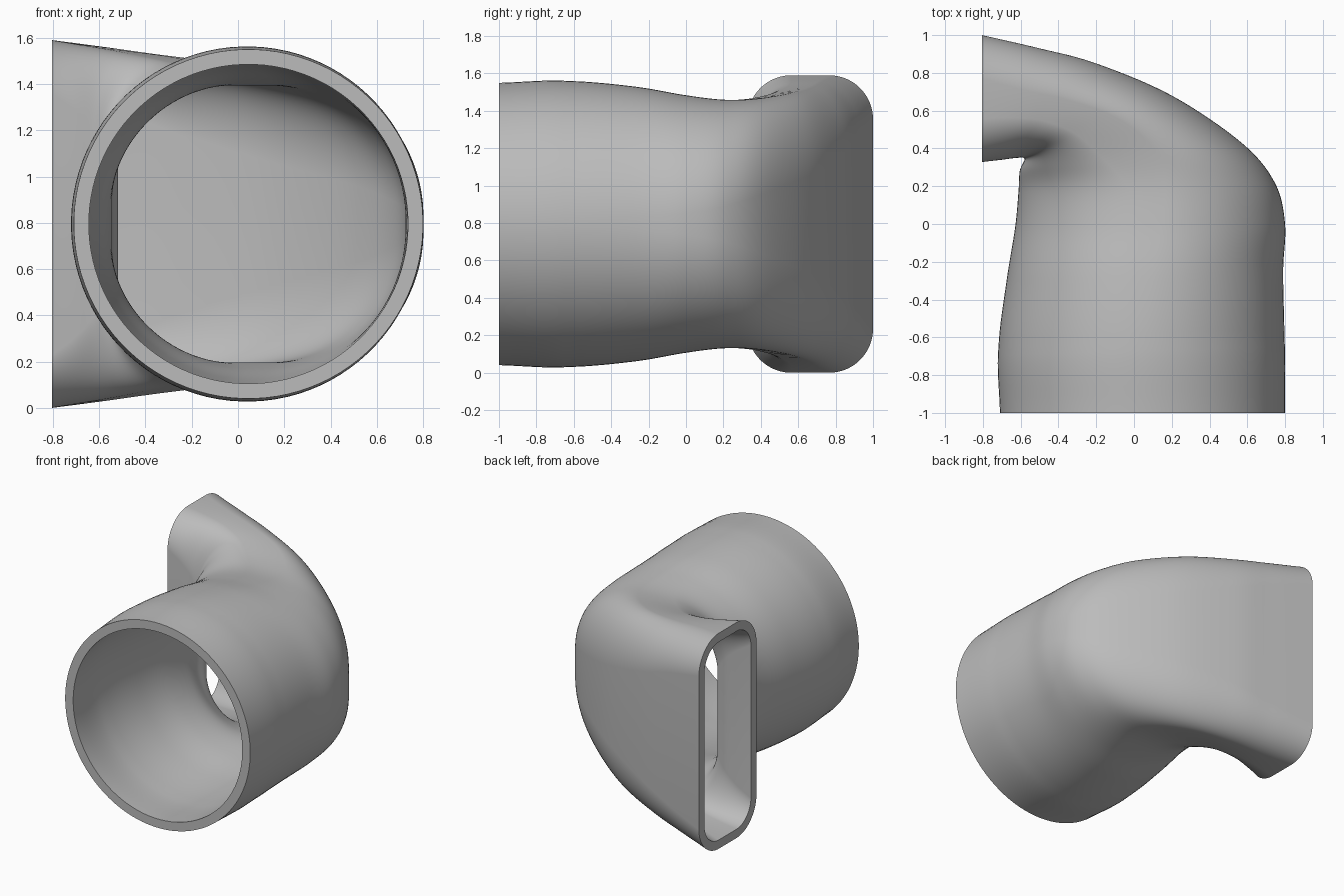
import bpy, bmesh, math
from mathutils import Vector

cube = bpy.data.objects.get("Cube")
if cube:
    bpy.data.objects.remove(cube)

grey = bpy.data.materials.new("plain grey")
grey.use_nodes = True
colour = (0.5, 0.5, 0.5, 1)
grey.diffuse_color = colour
grey.node_tree.nodes["Principled BSDF"].inputs["Base Color"].default_value = colour

SIDES, STEPS, WALL, MID_Z, CORNER = 96, 8, 0.065, 0.795, 0.235

# Stations along the bend: outer x, y, inner x, y, half height, squareness
stations = [Vector(s) for s in (
    (0.80, -1.0, -0.71, -1.0, 0.755, 0),
    (0.797, -0.6, -0.718, -0.65, 0.765, 0),
    (0.79, -0.25, -0.675, -0.3, 0.735, 0.03),
    (0.80, 0.0, -0.63, -0.02, 0.69, 0.08),
    (0.745, 0.22, -0.612, 0.17, 0.665, 0.18),
    (0.57, 0.43, -0.605, 0.28, 0.67, 0.35),
    (0.2, 0.68, -0.58, 0.345, 0.7, 0.55),
    (-0.2, 0.85, -0.62, 0.35, 0.735, 0.75),
    (-0.5, 0.93, -0.70, 0.34, 0.765, 0.9),
    (-0.805, 1.0, -0.805, 0.328, 0.795, 1))]


def smooth_path(points):
    """Catmull-Rom interpolation through all stations."""
    ext = [2 * points[0] - points[1]] + points + [2 * points[-1] - points[-2]]
    out = []
    for a, b, c, d in zip(ext, ext[1:], ext[2:], ext[3:]):
        for i in range(STEPS):
            t = i / STEPS
            out.append(0.5 * (2 * b + (c - a) * t + (2 * a - 5 * b + 4 * c - d) * t ** 2
                              + (3 * b - a - 3 * c + d) * t ** 3))
    return out + [points[-1]]


def section(bm, s, inset):
    """Upright ring that goes from round to rounded rectangle."""
    outer, inner = Vector((s[0], s[1], MID_Z)), Vector((s[2], s[3], MID_Z))
    across = (outer - inner).normalized()
    w, h, k = (outer - inner).length / 2, s[4], s[5]
    rx, rz = w + (CORNER - w) * k, h + (CORNER - h) * k
    ring = []
    for i in range(SIDES):
        a = (i + 0.5) * math.tau / SIDES
        c, d = math.cos(a), math.sin(a)
        u = math.copysign(w - rx, c) + (rx - inset) * c
        v = math.copysign(h - rz, d) + (rz - inset) * d
        ring.append(bm.verts.new((outer + inner) / 2 + across * u + Vector((0, 0, v))))
    return ring


def bridge(bm, r1, r2):
    for i in range(SIDES):
        j = (i + 1) % SIDES
        bm.faces.new((r1[i], r1[j], r2[j], r2[i]))


# Duct: outer skin, then back along the bore, closed by the two rims
bm = bmesh.new()
path = smooth_path(stations)
rings = [section(bm, s, 0) for s in path] + [section(bm, s, WALL) for s in reversed(path)]
for r1, r2 in zip(rings, rings[1:] + rings[:1]):
    bridge(bm, r1, r2)
bmesh.ops.recalc_face_normals(bm, faces=bm.faces)
mesh = bpy.data.meshes.new("duct_elbow")
bm.to_mesh(mesh)
bm.free()
mesh.materials.append(grey)
duct = bpy.data.objects.new("duct_elbow", mesh)
bpy.context.collection.objects.link(duct)
bpy.context.view_layer.objects.active = duct
duct.select_set(True)
bpy.ops.object.shade_smooth_by_angle(angle=math.radians(40))
